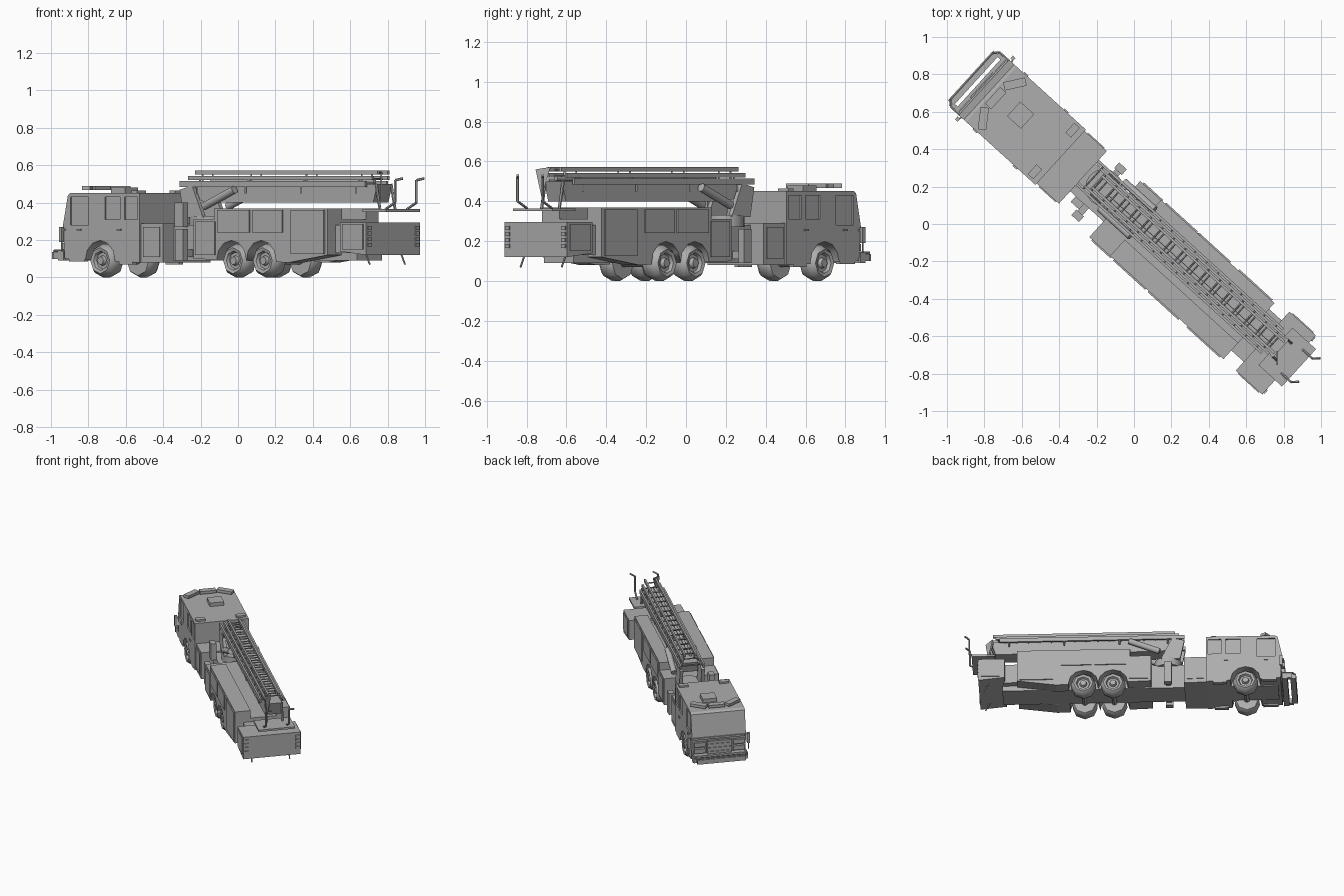
import bpy, bmesh, math
from mathutils import Matrix, Vector

if "Cube" in bpy.data.objects:
    bpy.data.objects.remove(bpy.data.objects["Cube"])

# The truck is built along +X (left is +Y), then turned to its diagonal heading
TURN = Matrix.Rotation(math.radians(137.7), 4, 'Z')

grey = bpy.data.materials.new("plain grey")
grey.use_nodes = True
COLOUR = (0.42, 0.42, 0.42, 1)
grey.diffuse_color = COLOUR
grey.node_tree.nodes["Principled BSDF"].inputs["Base Color"].default_value = COLOUR


def finish(name, bm, smooth=False):
    bmesh.ops.recalc_face_normals(bm, faces=bm.faces)
    mesh = bpy.data.meshes.new(name)
    bm.to_mesh(mesh)
    bm.free()
    mesh.materials.append(grey)
    ob = bpy.data.objects.new(name, mesh)
    bpy.context.collection.objects.link(ob)
    ob.matrix_world = TURN
    if smooth:
        bpy.ops.object.select_all(action='DESELECT')
        ob.select_set(True)
        bpy.context.view_layer.objects.active = ob
        bpy.ops.object.shade_smooth_by_angle(angle=math.radians(50))
    return ob


def add_box(bm, x0, x1, y0, y1, z0, z1):
    m = Matrix.Translation(((x0 + x1) / 2, (y0 + y1) / 2, (z0 + z1) / 2))
    bmesh.ops.create_cube(bm, size=1, matrix=m @ Matrix.Diagonal((x1 - x0, y1 - y0, z1 - z0, 1)))


def add_rod(bm, a, b, r, sides=6):
    a, b = Vector(a), Vector(b)
    m = Matrix.Translation((a + b) / 2) @ (b - a).to_track_quat('Z', 'Y').to_matrix().to_4x4()
    bmesh.ops.create_cone(bm, cap_ends=True, segments=sides, radius1=r, radius2=r,
                          depth=(b - a).length, matrix=m)


def boxes(name, *rows):
    bm = bmesh.new()
    for row in rows:
        add_box(bm, *row)
    return finish(name, bm)


def rods(name, r, *pairs, sides=6):
    bm = bmesh.new()
    for a, b in pairs:
        add_rod(bm, a, b, r, sides)
    return finish(name, bm, True)


def prism(name, profile, y0, y1):
    bm = bmesh.new()
    face = bm.faces.new([bm.verts.new((x, y0, z)) for x, z in profile])
    out = bmesh.ops.extrude_face_region(bm, geom=[face])
    bmesh.ops.translate(bm, vec=(0, y1 - y0, 0),
                        verts=[g for g in out["geom"] if isinstance(g, bmesh.types.BMVert)])
    return finish(name, bm)


def cut(ob, cutter):
    cutter.hide_render = True
    mod = ob.modifiers.new("cut", 'BOOLEAN')
    mod.object, mod.solver = cutter, 'EXACT'
    bpy.ops.object.select_all(action='DESELECT')
    ob.select_set(True)
    bpy.context.view_layer.objects.active = ob
    bpy.ops.object.modifier_apply(modifier=mod.name)
    bpy.data.objects.remove(cutter)


AXLES = (0.815, -0.145, -0.36)
SIDES = (("left", 1), ("right", -1))


def arch_cutter(x, side, r=0.108):
    return rods("arch_cutter", r, ((x, side * 0.09, 0.09), (x, side * 0.3, 0.09)), sides=12)


# Cab with steep windscreen, recessed windows and wheel arches
cab = prism("cab", [(0.53, 0.08), (1.07, 0.1), (1.085, 0.27), (1.048, 0.44),
                    (1.03, 0.452), (0.53, 0.452)], -0.2, 0.2)
for side_name, s in SIDES:
    cut(cab, arch_cutter(AXLES[0], s))
    for x0, x1, z0 in ((0.9, 1.03, 0.28), (0.67, 0.78, 0.31), (0.545, 0.64, 0.31)):
        y0, y1 = sorted((s * 0.19, s * 0.25))
        cut(cab, boxes("window_cutter", (x0, x1, y0, y1, z0, 0.43)))
boxes("windscreen_sill", (1.07, 1.095, -0.19, 0.19, 0.255, 0.27))
boxes("grille", (1.07, 1.1, -0.09, 0.09, 0.14, 0.24),
      *[(1.09, 1.105, -0.09, 0.09, z, z + 0.01) for z in (0.15, 0.18, 0.21)])
boxes("headlights", *[(1.07, 1.1, s * 0.145 - 0.04, s * 0.145 + 0.04, z, z + 0.035)
                      for s in (1, -1) for z in (0.15, 0.2)])

# Bumper: a deep front beam with end arms and a bent guard tube
boxes("bumper", (1.08, 1.12, -0.2, 0.2, 0.09, 0.14), (1.14, 1.18, -0.18, 0.18, 0.1, 0.135),
      (1.1, 1.15, -0.2, -0.17, 0.1, 0.135), (1.1, 1.15, 0.17, 0.2, 0.1, 0.135))
rods("bumper_guard", 0.007, ((1.08, -0.195, 0.142), (1.15, -0.195, 0.142)),
     ((1.15, -0.195, 0.142), (1.175, -0.165, 0.142)), ((1.175, -0.165, 0.142), (1.175, 0.165, 0.142)),
     ((1.175, 0.165, 0.142), (1.15, 0.195, 0.142)), ((1.15, 0.195, 0.142), (1.08, 0.195, 0.142)))
for side_name, s in SIDES:
    boxes(side_name + "_mirror", (1.065, 1.085, s * 0.22 - 0.01, s * 0.22 + 0.01, 0.19, 0.27))
    rods(side_name + "_mirror_arm", 0.004, ((1.06, s * 0.19, 0.26), (1.075, s * 0.22, 0.25)),
         ((1.075, s * 0.22, 0.14), (1.075, s * 0.22, 0.2)))
    boxes(side_name + "_door_handles", *[(x, x + 0.03, s * 0.203 - 0.004, s * 0.203 + 0.004, 0.25, 0.26)
                                         for x in (0.66, 0.95)])
    boxes(side_name + "_cab_steps", (0.93, 1.04, s * 0.185 - 0.015, s * 0.185 + 0.015, 0.085, 0.1),
          (0.58, 0.68, s * 0.185 - 0.015, s * 0.185 + 0.015, 0.07, 0.085))

# Roof equipment: swept light bar, cooling unit and rear corner lamps
bm = bmesh.new()
for x, y, angle in ((1.0, 0.0, 90), (0.975, 0.125, 125), (0.975, -0.125, 55)):
    m = Matrix.Translation((x, y, 0.478)) @ Matrix.Rotation(math.radians(angle), 4, 'Z')
    bmesh.ops.create_cube(bm, size=1, matrix=m @ Matrix.Diagonal((0.12, 0.045, 0.022, 1)))
finish("light_bar", bm)
boxes("roof_unit", (0.79, 0.89, -0.075, 0.03, 0.45, 0.48))
boxes("roof_lamps", *[(0.56, 0.6, s * 0.15 - 0.035, s * 0.15 + 0.035, 0.45, 0.465) for s in (1, -1)])

# Chassis, deck block behind the cab and the narrow waist under the turntable
boxes("chassis", (-0.95, 1.05, -0.1, 0.1, 0.09, 0.16))
boxes("middle_deck", (0.37, 0.53, -0.19, 0.19, 0.08, 0.29))
boxes("waist", (0.13, 0.37, -0.1, 0.1, 0.09, 0.28))
boxes("deck_side_panels", *[(0.39, 0.51, s * 0.192 - 0.004, s * 0.192 + 0.004, 0.11, 0.27)
                            for s in (1, -1)])
boxes("outrigger_boxes", *[(0.225, 0.28, s * 0.17 - 0.02, s * 0.17 + 0.02, 0.09, 0.26)
                           for s in (1, -1)],
      (0.235, 0.27, -0.16, 0.16, 0.11, 0.15))

# Equipment body: side lockers with arches, doors and rear lower skirt
boxes("body_floor", (-0.84, 0.13, -0.1, 0.1, 0.15, 0.31))
for side_name, s in SIDES:
    outer = 0.212 if s > 0 else 0.192
    y0, y1 = sorted((s * 0.095, s * outer))
    lockers = prism(side_name + "_lockers", [(-0.84, 0.12), (-0.56, 0.08), (0.13, 0.1), (0.13, 0.31),
                                             (-0.02, 0.31), (-0.02, 0.37), (-0.84, 0.37)], y0, y1)
    for x in AXLES[1:]:
        cut(lockers, arch_cutter(x, s))
    d0, d1 = sorted((s * (outer - 0.001), s * (outer + 0.008)))
    boxes(side_name + "_locker_doors", (-0.82, -0.58, d0, d1, 0.125, 0.36),
          (-0.52, -0.3, d0, d1, 0.24, 0.36), (-0.28, -0.05, d0, d1, 0.24, 0.36),
          (-0.03, 0.11, d0, d1, 0.12, 0.3))

# Rear box with side panels, stacked lamps and steps
boxes("rear_link", (-0.94, -0.83, -0.15, 0.15, 0.13, 0.28))
prism("rear_box", [(-0.93, 0.14), (-1.12, 0.12), (-1.12, 0.295), (-0.93, 0.295)], -0.213, 0.213)
boxes("rear_side_panels", *[(-1.1, -0.95, s * 0.215 - 0.004, s * 0.215 + 0.004, 0.15, 0.285)
                            for s in (1, -1)])
boxes("rear_lamps", *[(-1.127, -1.118, s * 0.19 - 0.014, s * 0.19 + 0.014, z, z + 0.02)
                      for s in (1, -1) for z in (0.165, 0.195, 0.225, 0.255)])
rods("rear_mud_legs", 0.005, *[((-1.05, s * 0.14, 0.13), (-1.08, s * 0.14, 0.07)) for s in (1, -1)])

# Wheels: coarse tyres turned from a half section, with a dished rim and hub
SECTION = ((0, 0.1), (0.08, 0.1), (0.09, 0.12), (0.09, 0.175), (0.07, 0.2),
           (0.052, 0.195), (0.045, 0.178), (0.028, 0.178), (0.022, 0.198), (0, 0.198))
for label, x in zip(("front", "middle", "rear"), AXLES):
    for side_name, s in SIDES:
        bm = bmesh.new()
        ring = [bm.verts.new((x, s * y, 0.09 + r)) for r, y in SECTION]
        edges = [bm.edges.new(pair) for pair in zip(ring, ring[1:])]
        bmesh.ops.spin(bm, geom=ring + edges, cent=(x, 0, 0.09), axis=(0, 1, 0),
                       angle=math.tau, steps=8)
        bmesh.ops.remove_doubles(bm, verts=bm.verts, dist=0.0005)
        finish(label + "_" + side_name + "_wheel", bm, True)
rods("axles", 0.02, *[((x, -0.15, 0.09), (x, 0.15, 0.09)) for x in AXLES])

# Turntable with pedestal, side cheeks and lifting cylinders
MID = -0.035
rods("turntable", 0.1, ((0.25, MID, 0.27), (0.25, MID, 0.33)), sides=16)
for side_name, s in SIDES:
    y = MID + s * 0.08
    prism(side_name + "_turntable_cheek", [(0.2, 0.32), (0.34, 0.32), (0.37, 0.47), (0.28, 0.49)],
          y - 0.012, y + 0.012)
    rods(side_name + "_lift_cylinder", 0.022, ((0.19, y + s * 0.015, 0.38), (-0.03, y + s * 0.015, 0.47)),
         sides=10)
boxes("control_stand", (0.27, 0.33, 0.1, 0.14, 0.27, 0.4))

# Boom box under nested ladder sections with plated sides
prism("boom", [(0.28, 0.42), (0.2, 0.4), (-1.0, 0.4), (-1.03, 0.5), (0.3, 0.5)],
      MID - 0.06, MID + 0.06)
for label, x0, x1, half, z0, z1 in (("outer", 0.37, -0.97, 0.085, 0.485, 0.515),
                                    ("middle", 0.33, -1.0, 0.062, 0.52, 0.542),
                                    ("inner", 0.3, -1.02, 0.04, 0.55, 0.572)):
    bm = bmesh.new()
    for s in (1, -1):
        y = MID + s * half
        add_box(bm, x1, x0, y - 0.007, y + 0.007, z0, z1)
        for x in (-0.9, -0.5, -0.1, 0.25):
            add_rod(bm, (x, y, z0 - 0.035), (x, y, z0), 0.006, 4)
    for i in range(16):
        x = x0 + (x1 - x0) * (i + 0.5) / 16
        add_rod(bm, (x, MID - half, z0 + 0.008), (x, MID + half, z0 + 0.008), 0.005, 5)
    finish(label + "_ladder", bm)
rods("water_pipe", 0.012, ((0.2, MID + 0.025, 0.515), (-0.98, MID + 0.025, 0.515)), sides=8)

# Rescue platform at the boom tip: hanger, floor, bent rear rails
rods("platform_hanger", 0.008, *[((-1.02, MID + s * 0.06, 0.5), (-1.05, MID + s * 0.06, 0.36))
                                 for s in (1, -1)])
boxes("platform_floor", (-1.17, -1.0, -0.16, 0.11, 0.35, 0.365))
for side_name, y in (("left", 0.06), ("right", -0.11)):
    rods(side_name + "_platform_post", 0.007, ((-1.12, y, 0.365), (-1.19, y, 0.4)),
         ((-1.19, y, 0.4), (-1.19, y, 0.52)), ((-1.19, y, 0.52), (-1.22, y - 0.03, 0.53)))

# Triangular shield at the boom tip, set askew to the boom
shield = prism("platform_shield", [(-0.755, 0.56), (-0.68, 0.572), (-0.725, 0.42)], -0.004, 0.004)
shield.matrix_world = Matrix.Translation((0.765, 0, 0)) @ Matrix.Rotation(math.pi / 2, 4, 'Z')
